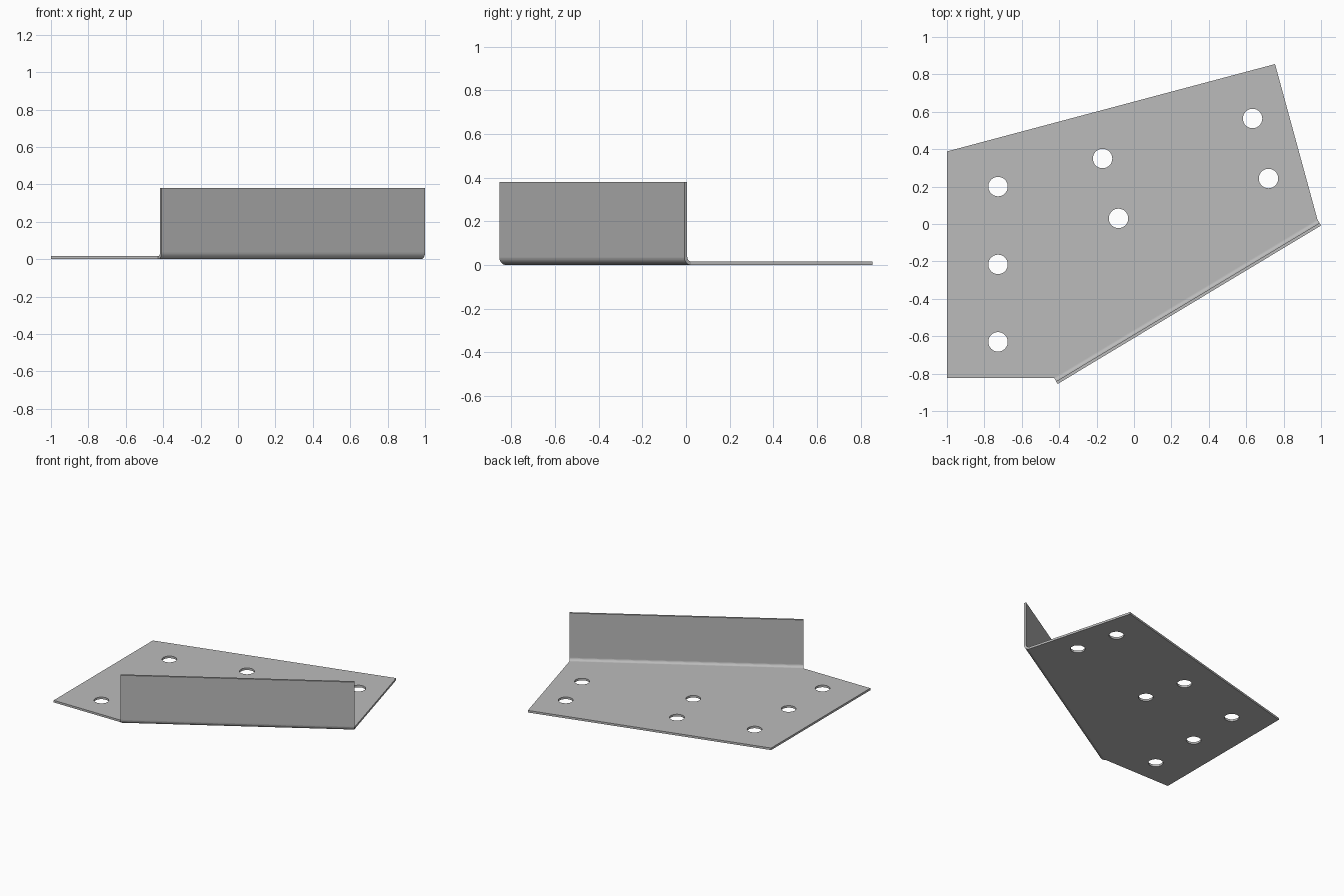
import bpy, bmesh, math
from mathutils import Vector, Matrix

cube = bpy.data.objects.get("Cube")
if cube:
    bpy.data.objects.remove(cube, do_unlink=True)

THICK, BEND, HEIGHT = 0.016, 0.037, 0.38
HOLE_R, HOLE_SIDES, BEND_STEPS = 0.052, 40, 10

# Outer line of the upright flange, and its outward direction
flange_a, flange_b = Vector((-0.408, -0.855, 0)), Vector((1.0, -0.008, 0))
along = (flange_b - flange_a).normalized()
outward = Vector((along.y, -along.x, 0))

# Plate outline, ending where the bend starts
outline = [Vector((-1, 0.388, 0)), Vector((-1, -0.823, 0)),
           flange_a - outward * BEND, flange_b - outward * BEND,
           Vector((0.754, 0.855, 0))]
holes = [(-0.727, 0.2), (-0.727, -0.216), (-0.727, -0.63), (-0.168, 0.35),
         (-0.083, 0.03), (0.634, 0.564), (0.719, 0.243)]

bm = bmesh.new()


def add_loop(points):
    verts = [bm.verts.new(p) for p in points]
    return [bm.edges.new((v, verts[i - 1])) for i, v in enumerate(verts)]


def extrude(faces, offset):
    geom = bmesh.ops.extrude_face_region(bm, geom=faces)["geom"]
    verts = [g for g in geom if isinstance(g, bmesh.types.BMVert)]
    bmesh.ops.translate(bm, verts=verts, vec=offset)
    return verts, [g for g in geom if isinstance(g, bmesh.types.BMFace)]


# Flat plate with round holes
edges = add_loop(outline)
for x, y in holes:
    angles = [2 * math.pi * i / HOLE_SIDES for i in range(HOLE_SIDES)]
    edges += add_loop([Vector((x + HOLE_R * math.cos(a), y + HOLE_R * math.sin(a), 0))
                       for a in angles])
bmesh.ops.triangle_fill(bm, edges=edges, use_beauty=True, normal=(0, 0, 1))
bottom = bm.faces[:]
bmesh.ops.extrude_face_region(bm, geom=bottom, use_keep_orig=True)
bm.faces.ensure_lookup_table()
lower = {v for f in bottom for v in f.verts}
bmesh.ops.translate(bm, verts=[v for v in bm.verts if v not in lower], vec=(0, 0, THICK))
bmesh.ops.recalc_face_normals(bm, faces=bm.faces[:])
bm.normal_update()

# Rounded bend: sweep the plate's slanted edge upward
tip = [max((f for f in bm.faces if f.normal.dot(outward) > 0.99),
           key=lambda f: f.calc_area())]
axis = outward.cross(Vector((0, 0, 1)))
centre = flange_a - outward * BEND + Vector((0, 0, BEND))
turn = Matrix.Rotation(math.pi / 2 / BEND_STEPS, 3, axis)
for step in range(BEND_STEPS):
    verts, tip = extrude(tip, (0, 0, 0))
    bmesh.ops.rotate(bm, verts=verts, cent=centre, matrix=turn)

# Upright flange
extrude(tip, (0, 0, HEIGHT - BEND))
bmesh.ops.recalc_face_normals(bm, faces=bm.faces[:])

mesh = bpy.data.meshes.new("bent_plate_bracket")
bm.to_mesh(mesh)
bm.free()
bracket = bpy.data.objects.new("bent_plate_bracket", mesh)
bpy.context.collection.objects.link(bracket)

# Plain grey metal
grey = bpy.data.materials.new("grey_metal")
grey.use_nodes = True
colour = (0.5, 0.5, 0.5, 1)
grey.diffuse_color = colour
grey.node_tree.nodes["Principled BSDF"].inputs["Base Color"].default_value = colour
mesh.materials.append(grey)

bpy.context.view_layer.objects.active = bracket
bracket.select_set(True)
bpy.ops.object.shade_smooth_by_angle(angle=math.radians(30))
